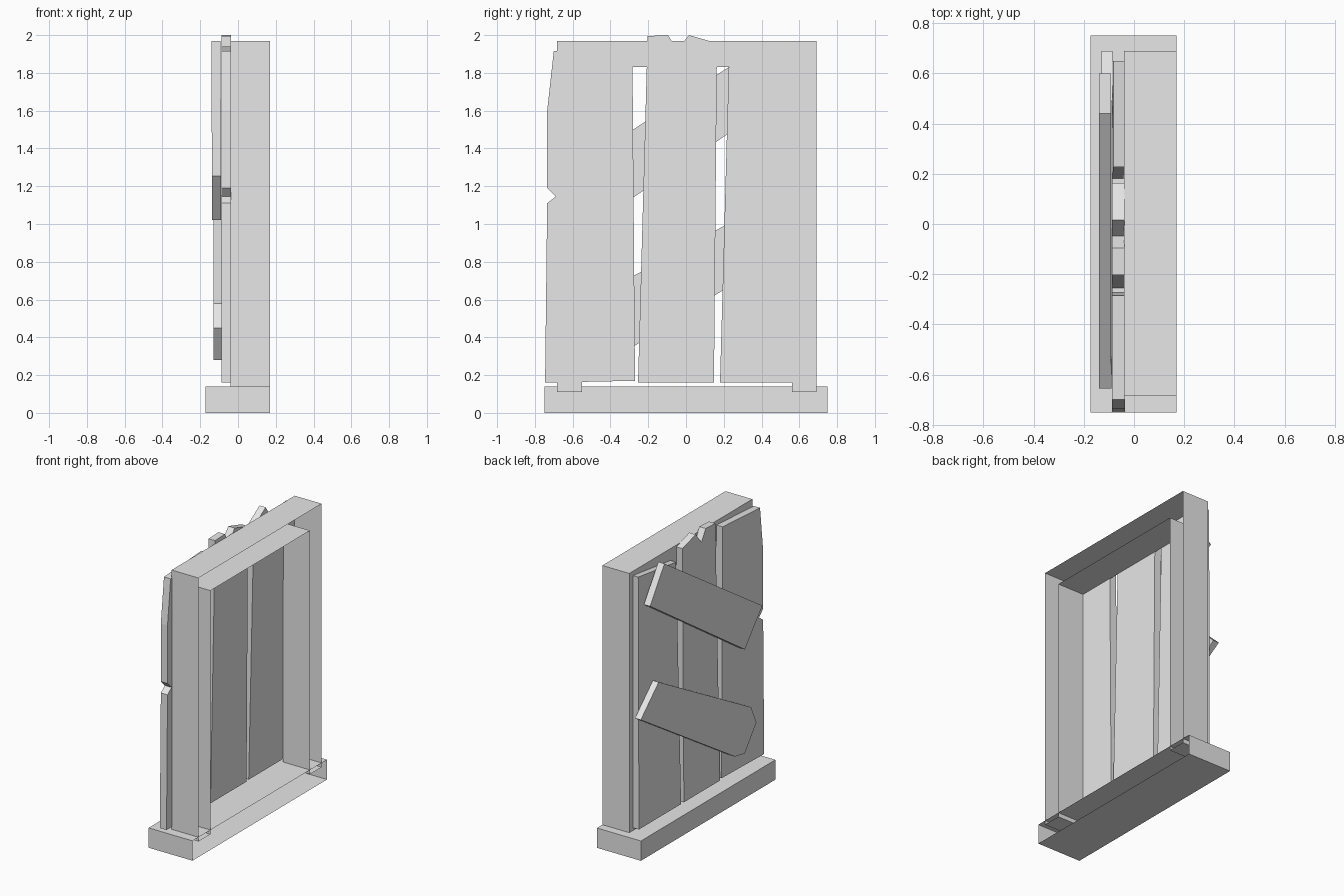
import bpy
import bmesh

cube = bpy.data.objects.get("Cube")
if cube:
    bpy.data.objects.remove(cube, do_unlink=True)

grey = bpy.data.materials.new("plain grey")
grey.use_nodes = True
COLOUR = (0.8, 0.8, 0.8, 1)
grey.diffuse_color = COLOUR
grey.node_tree.nodes["Principled BSDF"].inputs["Base Color"].default_value = COLOUR


def slab(name, outline, back, front, lean=0.0, open_front=False):
    """Extrude a (y, z) outline from x = back to x = front; lean shifts x with height."""
    bm = bmesh.new()
    rear = [bm.verts.new((back + lean * z, y, z)) for y, z in outline]
    fore = [bm.verts.new((front + lean * z, y, z)) for y, z in outline]
    bm.faces.new(rear[::-1])
    if not open_front:
        bm.faces.new(fore)
    for i in range(len(outline)):
        j = (i + 1) % len(outline)
        bm.faces.new((rear[i], rear[j], fore[j], fore[i]))
    mesh = bpy.data.meshes.new(name)
    bm.to_mesh(mesh)
    bm.free()
    mesh.materials.append(grey)
    obj = bpy.data.objects.new(name, mesh)
    bpy.context.collection.objects.link(obj)
    return obj


# Sill and frame are hollow shells, open on the wall side
slab("sill", [(-.75, 0), (.75, 0), (.75, .14), (-.75, .14)], -.173, .17, open_front=True)
slab("frame", [(-.683, .11), (-.55, .11), (-.55, 1.83), (.56, 1.83),
               (.56, .11), (.69, .11), (.69, 1.97), (-.683, 1.97)],
     -.04, .17, open_front=True)

# Upright planks with broken edges
slab("left_plank", [(-.746, .16), (-.27, .17), (-.284, 1.94), (-.70, 1.915),
                    (-.735, 1.6), (-.735, 1.19), (-.69, 1.145), (-.735, 1.11)],
     -.088, -.036)
slab("middle_plank", [(-.254, .16), (.148, .16), (.164, 1.957), (.016, 2.0),
                      (-.048, 1.92), (-.095, 2.0), (-.203, 1.995)],
     -.087, -.037)
slab("right_plank", [(.18, .16), (.65, .16), (.65, 1.94), (.228, 1.885)],
     -.088, -.043, lean=.003)

# Slanted slats nailed across the planks
slab("upper_slat", [(.60, 1.73), (.44, 1.97), (-.655, 1.255), (-.46, 1.02)][::-1],
     -.136, -.088, lean=-.002)
slab("lower_slat", [(.69, .96), (.49, 1.15), (-.54, .58), (-.60, .45),
                    (-.47, .28), (-.36, .30)][::-1],
     -.13, -.085)
